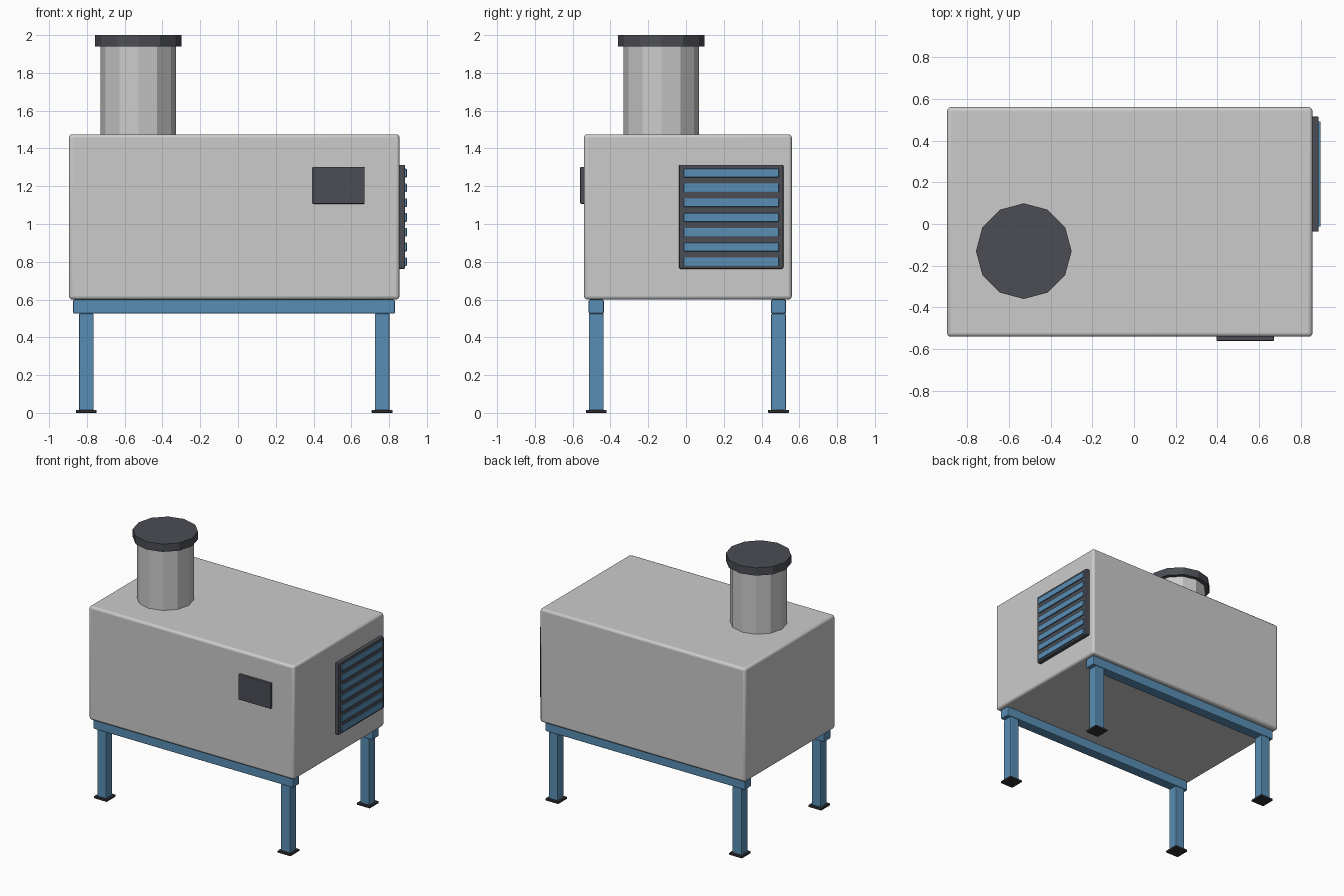
import bpy

if "Cube" in bpy.data.objects:
    bpy.data.objects.remove(bpy.data.objects["Cube"])

def material(name, rgb):
    m = bpy.data.materials.new(name)
    m.diffuse_color = (*rgb, 1)
    m.use_nodes = True
    m.node_tree.nodes["Principled BSDF"].inputs["Base Color"].default_value = m.diffuse_color
    return m

BLUE = material("blue_steel", (0.10, 0.27, 0.46))
DARK = material("dark_grey", (0.07, 0.075, 0.09))
BLACK = material("black_rubber", (0.03, 0.03, 0.035))

def finish(ob, name, mat, bevel, segments):
    ob.name = name
    if mat:
        ob.data.materials.append(mat)
    if bevel:
        mod = ob.modifiers.new("bevel", 'BEVEL')
        mod.width = bevel
        mod.segments = segments
        mod.limit_method = 'ANGLE'
        mod.angle_limit = 1.0
    return ob

def box(name, x, y, z, mat=None, bevel=0.0, segments=2):
    """Box from (min, max) ranges on each axis."""
    ranges = (x, y, z)
    bpy.ops.mesh.primitive_cube_add(size=1, location=[(a + b) / 2 for a, b in ranges])
    ob = bpy.context.object
    ob.scale = [b - a for a, b in ranges]
    bpy.ops.object.transform_apply(location=False, rotation=False, scale=True)
    return finish(ob, name, mat, bevel, segments)

def drum(name, r, z, mat=None, bevel=0.0):
    """Twelve-sided drum on the stack axis."""
    bpy.ops.mesh.primitive_cylinder_add(vertices=12, radius=r, depth=z[1] - z[0],
                                        location=(-0.528, -0.13, (z[0] + z[1]) / 2))
    return finish(bpy.context.object, name, mat, bevel, 1)

# Cabinet
box("cabinet", (-0.895, 0.855), (-0.54, 0.56), (0.60, 1.475), bevel=0.018, segments=3)
bpy.ops.object.shade_smooth_by_angle()

# Exhaust stack and cap
drum("exhaust_stack", 0.20, (1.46, 1.95))
drum("stack_cap", 0.229, (1.94, 2.0), DARK)

# Control panel on the front
box("control_panel", (0.395, 0.67), (-0.56, -0.53), (1.107, 1.302), DARK, 0.004)

# Vent with slats on the right side
box("vent_frame", (0.845, 0.885), (-0.037, 0.515), (0.763, 1.313), DARK, 0.006)
for i in range(7):
    z = 0.80 + i * 0.0783
    box(f"vent_slat_{i + 1}", (0.87, 0.894), (-0.013, 0.492), (z - 0.023, z + 0.023), BLUE, 0.004)

# Stand: two rails, each with two legs and foot plates
for side, y in (("front", -0.475), ("back", 0.49)):
    box(f"{side}_rail", (-0.873, 0.83), (y - 0.04, y + 0.04), (0.525, 0.60), BLUE, 0.008)
    for end, x in (("left", -0.803), ("right", 0.763)):
        box(f"{side}_{end}_leg", (x - 0.039, x + 0.039), (y - 0.039, y + 0.039),
            (0.013, 0.526), BLUE, 0.006)
        box(f"{side}_{end}_foot", (x - 0.055, x + 0.055), (y - 0.055, y + 0.055),
            (0.0, 0.016), BLACK, 0.003)
